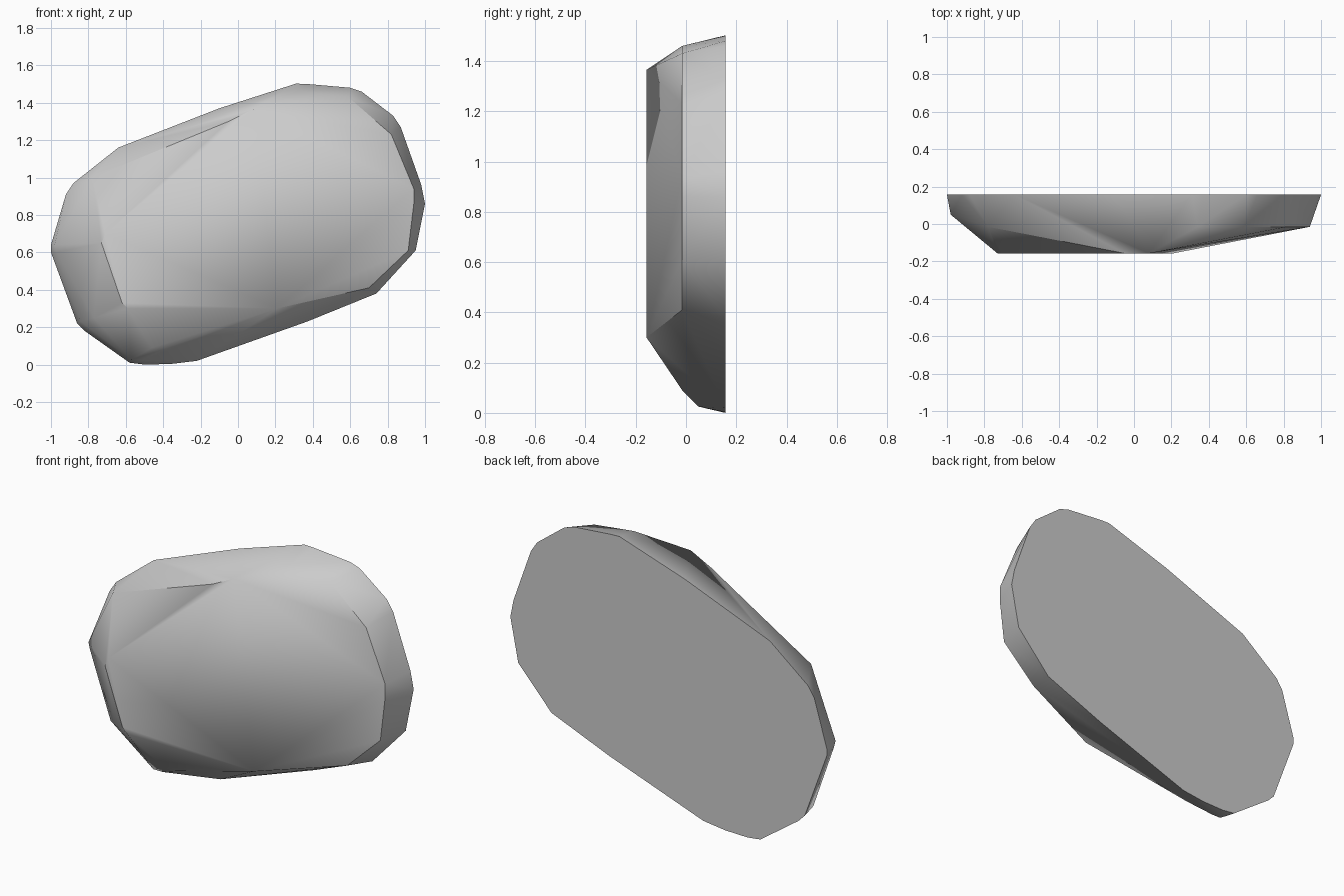
import bpy, bmesh

if "Cube" in bpy.data.objects:
    bpy.data.objects.remove(bpy.data.objects["Cube"])

# Cross-section outlines (x, z) at successive depths y
layers = {
    # flat back outline
    0.157: [(-.58, .01), (-.5, 0), (-.36, .003), (-.22, .02), (.37, .23), (.74, .38), (.95, .61), (1, .86),
            (.98, .96), (.87, 1.27), (.83, 1.33), (.66, 1.46), (.6, 1.48), (.37, 1.5), (.31, 1.502),
            (-.1, 1.37), (-.64, 1.16), (-.88, .97), (-.92, .91), (-1, .64), (-1, .6), (-.86, .22), (-.82, .18)],
    # bevelled left end
    0.05: [(-.98, .64), (-.97, .60), (-.84, .23), (-.57, .025), (-.51, .025)],
    # middle ridge
    -0.015: [(.94, .86), (.91, .61), (.70, .41), (-.38, .09), (-.46, .09), (-.77, .25),
             (.34, 1.46), (.59, 1.43), (.82, 1.23), (.94, .94), (-.78, 1.0)],
    # flat front face
    -0.157: [(-.59, .3), (.21, .3), (.08, 1.365), (-.05, 1.3), (-.71, .7), (-.73, .65), (-.62, .33)],
}

# Half-stone: hull stretched over the layers
bm = bmesh.new()
for y, outline in layers.items():
    for x, z in outline:
        bm.verts.new((x, y, z))
hull = bmesh.ops.convex_hull(bm, input=bm.verts)
loose = [v for v in bm.verts if not v.link_faces]
bmesh.ops.delete(bm, geom=loose, context='VERTS')
bmesh.ops.dissolve_limit(bm, angle_limit=0.01, verts=bm.verts, edges=bm.edges)
bmesh.ops.recalc_face_normals(bm, faces=bm.faces)
mesh = bpy.data.meshes.new("stone")
bm.to_mesh(mesh)
bm.free()
stone = bpy.data.objects.new("stone", mesh)
bpy.context.collection.objects.link(stone)
bpy.context.view_layer.objects.active = stone
stone.select_set(True)
bpy.ops.object.shade_smooth_by_angle(angle=0.6)
